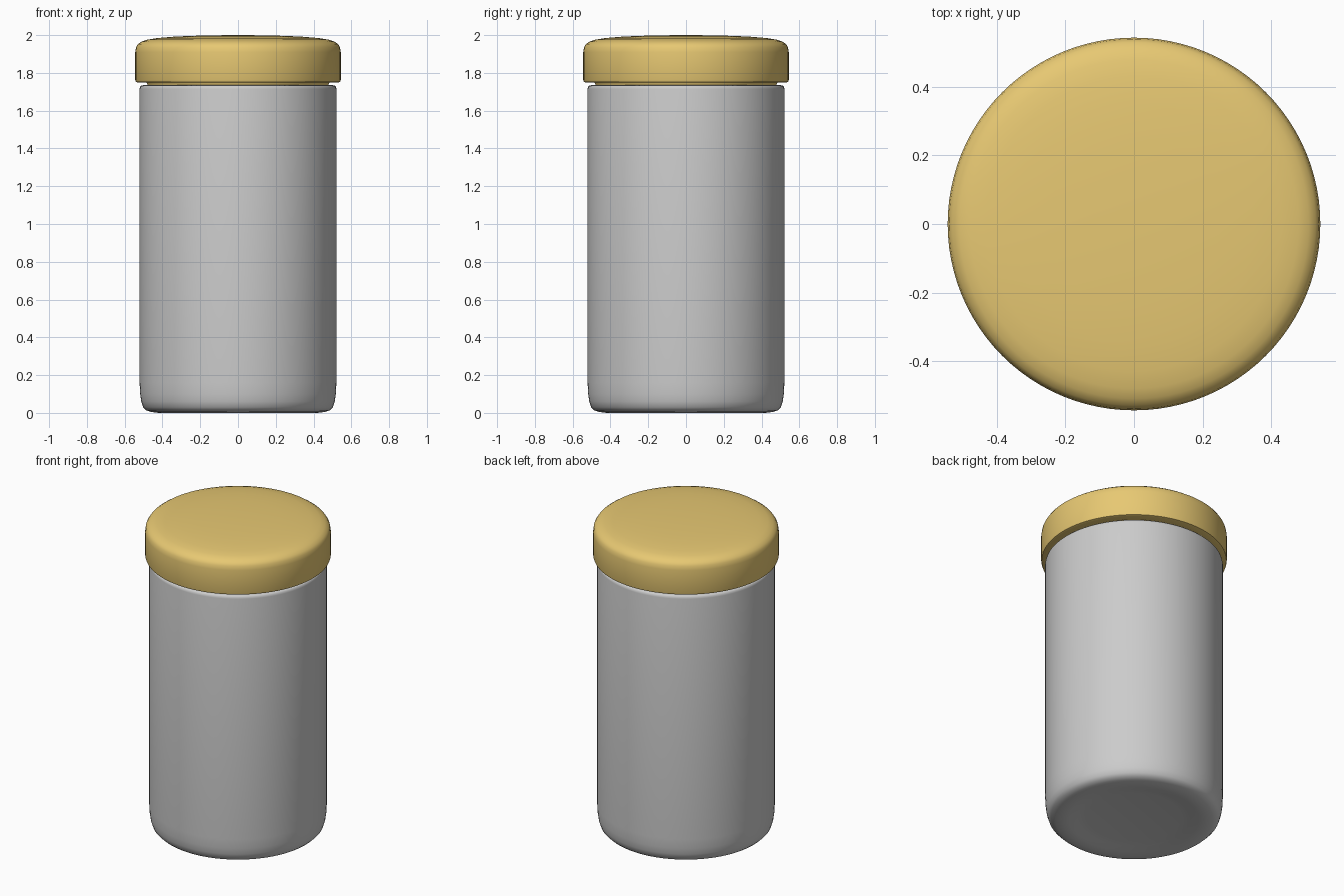
import bpy, bmesh, math

if "Cube" in bpy.data.objects:
    bpy.data.objects.remove(bpy.data.objects["Cube"])

SEGMENTS = 96


def lathe(name, profile, color=None):
    """Revolve (radius, z) points around the z axis; r = 0 ends close at the axis."""
    bm = bmesh.new()
    verts = [bm.verts.new((r, 0, z)) for r, z in profile]
    edges = [bm.edges.new(pair) for pair in zip(verts, verts[1:])]
    bmesh.ops.spin(bm, geom=verts + edges, cent=(0, 0, 0), axis=(0, 0, 1),
                   angle=math.tau, steps=SEGMENTS, use_merge=False)
    bmesh.ops.remove_doubles(bm, verts=bm.verts[:], dist=0.0001)
    bmesh.ops.recalc_face_normals(bm, faces=bm.faces[:])
    mesh = bpy.data.meshes.new(name)
    bm.to_mesh(mesh)
    bm.free()
    obj = bpy.data.objects.new(name, mesh)
    bpy.context.collection.objects.link(obj)
    if color:
        mat = bpy.data.materials.new(name + "_color")
        mat.diffuse_color = color
        mat.use_nodes = True
        mat.node_tree.nodes["Principled BSDF"].inputs["Base Color"].default_value = mat.diffuse_color
        mesh.materials.append(mat)
    bpy.ops.object.select_all(action='DESELECT')
    obj.select_set(True)
    bpy.context.view_layer.objects.active = obj
    bpy.ops.object.shade_smooth_by_angle(angle=math.radians(40))
    return obj


# Jar: slightly recessed base, rounded heel, straight wall, rim, hollow inside
lathe("jar_body", [
    (0, 0.02), (0.28, 0.018), (0.33, 0.012), (0.38, 0.003), (0.42, 0.0),
    (0.46, 0.005), (0.485, 0.013), (0.502, 0.03), (0.512, 0.06),
    (0.518, 0.10), (0.521, 0.16),
    (0.521, 1.715), (0.519, 1.727), (0.513, 1.733), (0.50, 1.735),
    (0.487, 1.732), (0.483, 1.72),
    (0.483, 0.14), (0.465, 0.08), (0.42, 0.055), (0, 0.05),
])

# Lid: gently domed cap with a rounded edge and a plug that seats in the jar
lathe("lid", [
    (0, 2.0), (0.12, 1.999), (0.25, 1.996), (0.35, 1.991), (0.43, 1.984),
    (0.48, 1.976), (0.51, 1.966), (0.53, 1.952), (0.54, 1.936), (0.544, 1.91),
    (0.544, 1.762), (0.541, 1.753), (0.533, 1.75),
    (0.485, 1.75), (0.478, 1.735), (0.476, 1.64), (0.468, 1.63), (0, 1.63),
], color=(0.80, 0.58, 0.17, 1))
